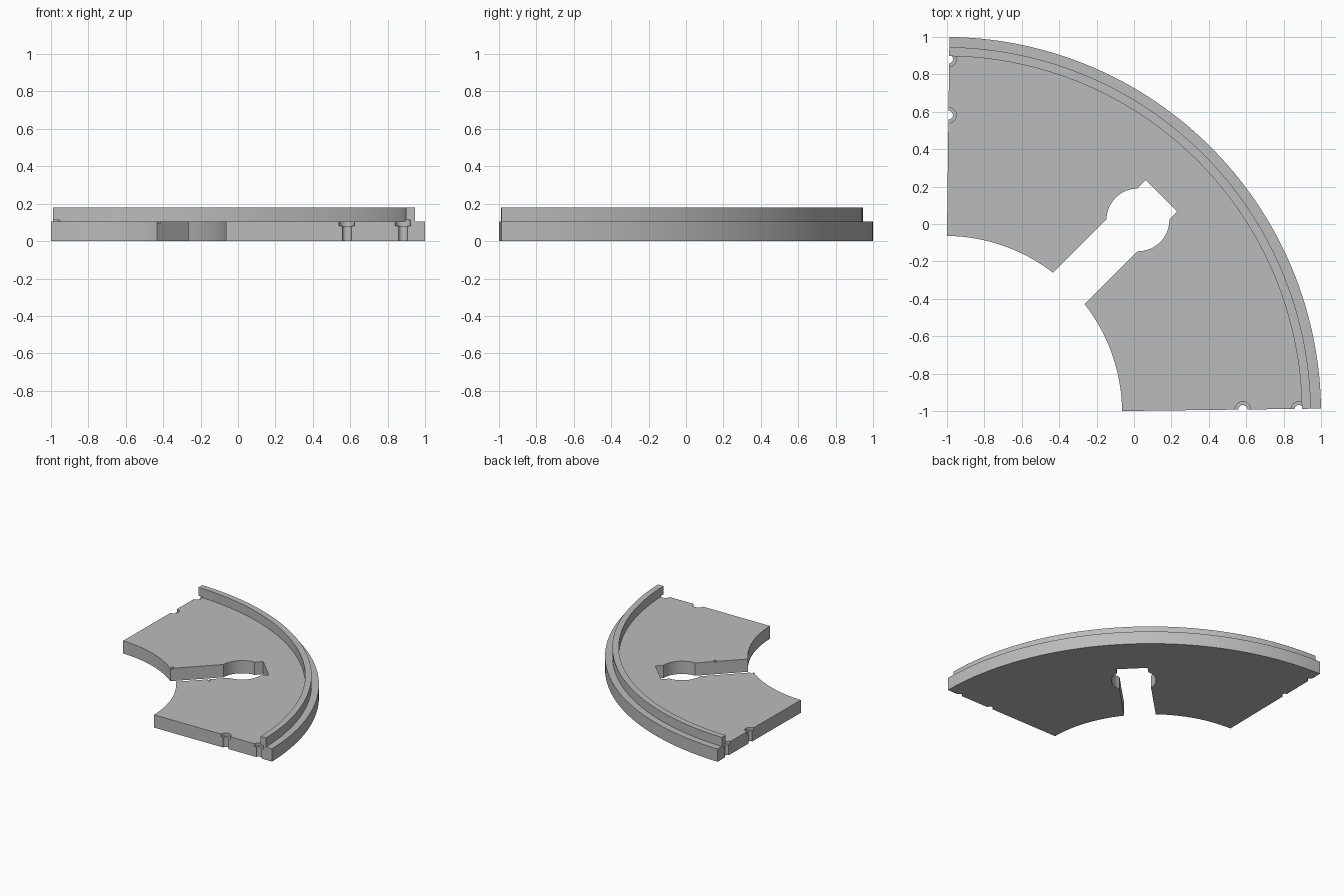
import bpy, bmesh, math
from mathutils import Matrix, Vector

cube = bpy.data.objects.get("Cube")
if cube:
    bpy.data.objects.remove(cube, do_unlink=True)

grey = bpy.data.materials.new("plain grey")
grey.use_nodes = True
grey.diffuse_color = (0.5, 0.5, 0.5, 1)
grey.node_tree.nodes["Principled BSDF"].inputs["Base Color"].default_value = (0.5, 0.5, 0.5, 1)

CENTRE = Vector((-1.0115, -1.0115, 0))
INNER, OUTER = 0.948, 2.0115
RIM_IN, RIM_OUT = 1.909, 1.957
PLATE_TOP, RIM_TOP = 0.105, 0.18
END = math.radians(0.7)
SEGMENTS = 96


def make_object(name, bm):
    bmesh.ops.recalc_face_normals(bm, faces=bm.faces)
    mesh = bpy.data.meshes.new(name)
    bm.to_mesh(mesh)
    bm.free()
    mesh.materials.append(grey)
    obj = bpy.data.objects.new(name, mesh)
    bpy.context.collection.objects.link(obj)
    return obj


def cylinder(name, x, y, radius, z0, z1, sides=32):
    bm = bmesh.new()
    bmesh.ops.create_cone(bm, cap_ends=True, segments=sides, radius1=radius,
                          radius2=radius, depth=z1 - z0,
                          matrix=Matrix.Translation((x, y, (z0 + z1) / 2)))
    return make_object(name, bm)


def diagonal_box(name, start, end, half_width, offset, z0, z1):
    # Box running along the diagonal symmetry line of the plate
    bm = bmesh.new()
    mat = (Matrix.Rotation(math.pi / 4, 4, "Z")
           @ Matrix.Translation(((start + end) / 2, offset, (z0 + z1) / 2))
           @ Matrix.Diagonal((end - start, 2 * half_width, z1 - z0, 1)))
    bmesh.ops.create_cube(bm, size=1, matrix=mat)
    return make_object(name, bm)


def cut(target, cutter):
    bpy.context.view_layer.objects.active = target
    mod = target.modifiers.new("cut", "BOOLEAN")
    mod.operation = "DIFFERENCE"
    mod.solver = "EXACT"
    mod.object = cutter
    bpy.ops.object.modifier_apply(modifier=mod.name)
    bpy.data.objects.remove(cutter, do_unlink=True)


# Quarter ring plate with raised rim, swept from its cross-section
section = [(INNER, 0), (OUTER, 0), (OUTER, PLATE_TOP), (RIM_OUT, PLATE_TOP),
           (RIM_OUT, RIM_TOP), (RIM_IN, RIM_TOP), (RIM_IN, PLATE_TOP), (INNER, PLATE_TOP)]
bm = bmesh.new()
rings = []
for i in range(SEGMENTS + 1):
    a = END + (math.pi / 2 - 2 * END) * i / SEGMENTS
    rings.append([bm.verts.new(CENTRE + Vector((r * math.cos(a), r * math.sin(a), z)))
                  for r, z in section])
for a, b in zip(rings, rings[1:]):
    for j in range(len(section)):
        k = (j + 1) % len(section)
        bm.faces.new((a[j], a[k], b[k], b[j]))
bm.faces.new(rings[0])
bm.faces.new(rings[-1])
plate = make_object("rimmed_quarter_plate", bm)

# Keyhole slot
cut(plate, diagonal_box("slot_cutter", -0.8, 0.211, 0.119, 0.002, -0.1, 0.3))
cut(plate, cylinder("round_cutter", 0.021, 0.022, 0.168, -0.1, 0.3, 64))

# Counterbored screw holes halved by both end faces
for along in (0.582, 0.882):
    for x, y in ((along, -0.992), (-0.992, along)):
        cut(plate, cylinder("hole_cutter", x, y, 0.024, -0.1, 0.1))
        cut(plate, cylinder("head_cutter", x, y, 0.042, 0.082, 0.112))

# Small shallow nicks beside the slot
cut(plate, diagonal_box("nick_cutter", -0.485, -0.465, 0.012, 0.128, 0.097, 0.12))
cut(plate, diagonal_box("nick_cutter", -0.25, -0.235, 0.014, -0.13, 0.097, 0.12))

bpy.ops.object.select_all(action="DESELECT")
plate.select_set(True)
bpy.context.view_layer.objects.active = plate
bpy.ops.object.shade_smooth_by_angle(angle=math.radians(30))
